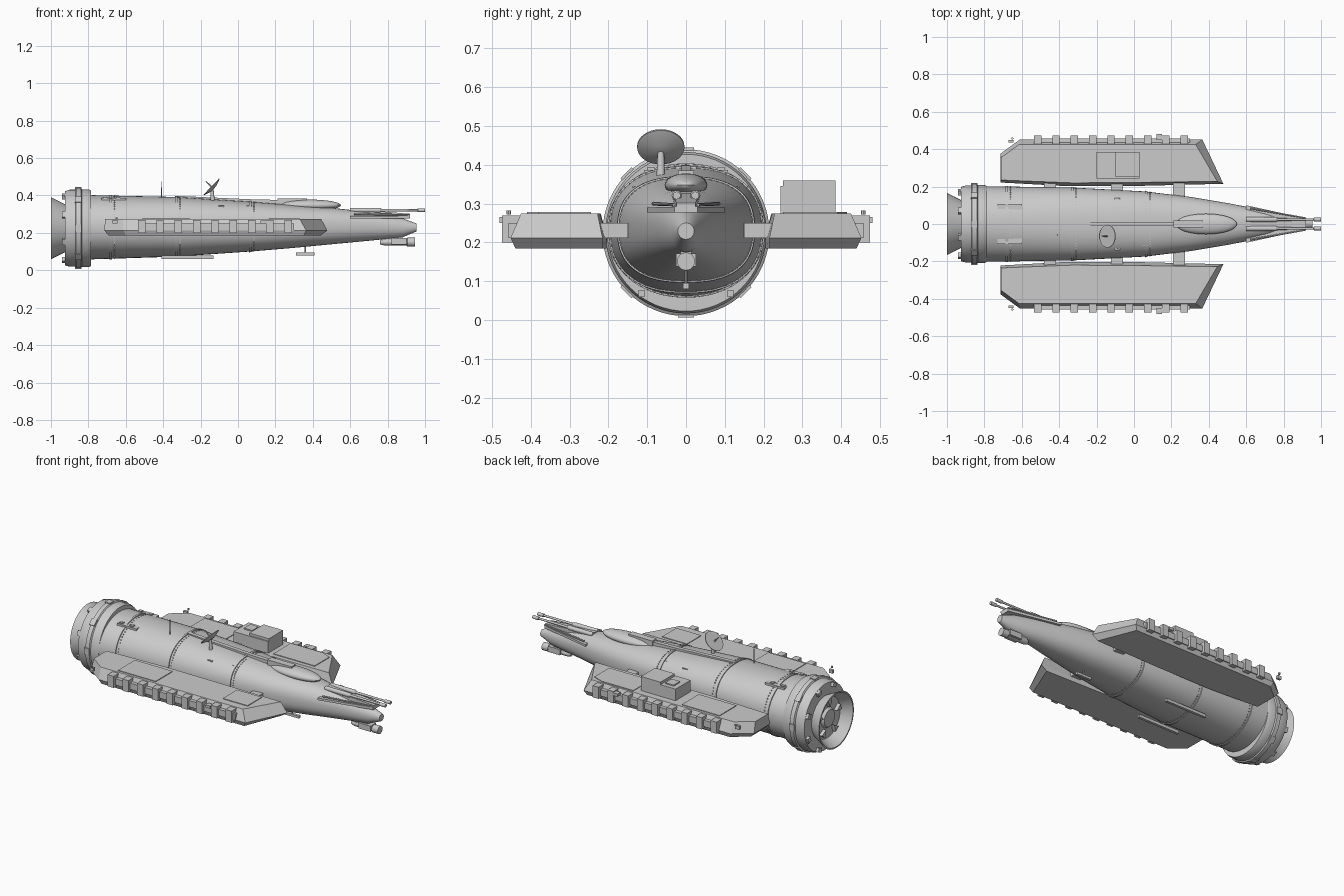
import bpy, bmesh
from math import sin, cos, pi, radians
from mathutils import Vector, Matrix

cube = bpy.data.objects.get("Cube")
if cube:
    bpy.data.objects.remove(cube, do_unlink=True)

# One plain grey paint
GREY = (0.6, 0.6, 0.6, 1)
paint = bpy.data.materials.new("hull_grey")
paint.use_nodes = True
paint.diffuse_color = GREY
paint.node_tree.nodes["Principled BSDF"].inputs["Base Color"].default_value = GREY


def finish(name, bm, smooth=False):
    bmesh.ops.recalc_face_normals(bm, faces=bm.faces)
    mesh = bpy.data.meshes.new(name)
    bm.to_mesh(mesh)
    bm.free()
    mesh.materials.append(paint)
    obj = bpy.data.objects.new(name, mesh)
    bpy.context.collection.objects.link(obj)
    if smooth:
        bpy.ops.object.select_all(action="DESELECT")
        bpy.context.view_layer.objects.active = obj
        obj.select_set(True)
        bpy.ops.object.shade_smooth_by_angle(angle=radians(30))
    return obj


def loft(name, rings, smooth=False):
    """Skin a list of equal rings and cap both ends."""
    bm = bmesh.new()
    loops = [[bm.verts.new(p) for p in ring] for ring in rings]
    n = len(loops[0])
    for a, b in zip(loops, loops[1:]):
        for i in range(n):
            j = (i + 1) % n
            bm.faces.new((a[i], a[j], b[j], b[i]))
    bm.faces.new(loops[0])
    bm.faces.new(loops[-1])
    return finish(name, bm, smooth)


def box(name, x0, x1, y0, y1, z0, z1):
    corners = [(x0, y0), (x1, y0), (x1, y1), (x0, y1)]
    return loft(name, [[(x, y, z) for x, y in corners] for z in (z0, z1)])


def circle(x, y, z, r, n):
    return [(x, y + r * cos(2 * pi * i / n), z + r * sin(2 * pi * i / n)) for i in range(n)]


def lathe(name, profile, y, z, n=48):
    """Turn (x, radius) points about a lengthwise axis."""
    return loft(name, [circle(x, y, z, r, n) for x, r in profile], True)


def rod(name, a, b, r0, r1, n=16):
    a, b = Vector(a), Vector(b)
    bm = bmesh.new()
    place = Matrix.Translation((a + b) / 2) @ (b - a).to_track_quat("Z", "Y").to_matrix().to_4x4()
    bmesh.ops.create_cone(bm, cap_ends=True, segments=n, radius1=r0, radius2=r1,
                          depth=(b - a).length, matrix=place)
    return finish(name, bm, True)


# Hull stations: x, top, bottom, half width
STATIONS = [(-.80, .402, .058, .202), (-.33, .392, .073, .195), (.06, .367, .1, .174),
            (.3, .348, .12, .145), (.5, .334, .139, .112), (.7, .312, .158, .073),
            (.88, .278, .176, .039), (.955, .25, .208, .021)]


def section(x, grow=0, n=64):
    for a, b in zip(STATIONS, STATIONS[1:]):
        if x <= b[0]:
            break
    t = (x - a[0]) / (b[0] - a[0])
    top, low, half = (a[k] + t * (b[k] - a[k]) for k in (1, 2, 3))
    power = 2 / (2 + .5 * sin(pi * (x + .8) / 1.755))
    ring = []
    for i in range(n):
        c, s = cos(2 * pi * i / n), sin(2 * pi * i / n)
        y = (half + grow) * abs(c) ** power * (1 if c > 0 else -1)
        z = ((top - low) / 2 + grow) * abs(s) ** power * (1 if s > 0 else -1)
        ring.append((x, y, (top + low) / 2 + z))
    return ring


loft("hull", [section(s[0]) for s in STATIONS], True)

# Raised seams with rivet rows
for x in (-.68, -.33, .065):
    loft("hull_seam", [section(x - .007), section(x - .006, .004),
                       section(x + .006, .004), section(x + .007)], True)
    bm = bmesh.new()
    for p in section(x + .02):
        bmesh.ops.create_cube(bm, size=.005, matrix=Matrix.Translation(p))
    finish("rivet_row", bm)

# Engine collar and open bell
AXIS = .225
lathe("engine_collar", [(-.785, .19), (-.785, .202), (-.80, .208), (-.835, .208), (-.84, .215),
                        (-.865, .215), (-.87, .206), (-.90, .206), (-.925, .198),
                        (-.925, .128), (-1, .166), (-1, .158), (-.94, .122), (-.94, .06),
                        (-.955, .05), (-.955, .02)], 0, AXIS, 64)
for i in range(8):
    a = 2 * pi * i / 8
    block = box("collar_block", -.872, -.838, -.02, .02, .196, .219)
    block.location.z = AXIS
    block.rotation_euler.x = a
    lug = box("collar_lug", -.942, -.92, -.015, .015, .172, .196)
    lug.location.z = AXIS
    lug.rotation_euler.x = a + pi / 8
for i in range(5):
    shape = [(-.018, .108), (.018, .108), (0, .068)]
    wedge = loft("engine_wedge", [[(x, y, z) for y, z in shape] for x in (-.96, -.93)])
    wedge.location.z = AXIS
    wedge.rotation_euler.x = 2 * pi * i / 5

# Side pods, mirrored across the hull
LOWER = [(-.69, .225), (-.69, .365), (-.60, .44), (.35, .44), (.44, .215), (0, .205), (-.37, .205)]
MIDDLE = [(-.715, .222), (-.715, .375), (-.61, .452), (.365, .452), (.478, .215), (0, .203), (-.37, .203)]
UPPER = [(-.71, .235), (-.71, .355), (-.615, .425), (.33, .425), (.445, .228), (0, .222), (-.33, .22)]
for s in (1, -1):
    def side_box(name, x0, x1, y0, y1, z0, z1):
        return box(name, x0, x1, s * y0, s * y1, z0, z1)

    levels = ((LOWER, .185), (MIDDLE, .212), (UPPER, .275))
    loft("side_pod", [[(x, s * y, z) for x, y in shape] for shape, z in levels])
    side_box("pod_side_rail", -.53, .3, .435, .458, .212, .25)
    for i in range(9):
        x = -.515 + i * .098
        side_box("pod_side_block", x - .02, x + .02, .425, .474, .2, .27)
    side_box("pod_side_hatch", .12, .15, .45, .48, .25, .266)
    for x in (-.45, -.09, .24):
        side_box("pod_strut", x - .032, x + .032, .15, .235, .212, .25)
    side_box("pod_deck_plate", -.51, -.26, .25, .41, .273, .279)
    side_box("pod_rear_sensor", -.67, -.645, .435, .45, .25, .27)
    rod("pod_sensor_tip", (-.65, s * .457, .272), (-.65, s * .457, .282), .006, .006, 8)
    # Belly skids
    side_box("belly_skid", -.41, -.13, .107, .123, .06, .078)

box("belly_front_skid", .31, .41, -.008, .008, .08, .095)
rod("belly_skid_post", (.36, 0, .09), (.36, 0, .14), .004, .004, 8)

# Pod deck equipment
box("pod_cabin", -.2, .03, .243, .385, .27, .345)
box("pod_cabin_roof", -.1, .03, .25, .385, .345, .36)
box("pod_cabin_hatch", -.17, -.115, .3, .36, .345, .352)
box("pod_front_plate", .165, .33, -.38, -.245, .273, .279)
wing = [(.06, .25), (.06, .415), (.27, .415), (.335, .39), (.335, .25)]
loft("pod_front_plate", [[(x, y, z) for x, y in wing] for z in (.273, .279)])

# Dorsal spine and blister
spine = [(-.012, 0), (.012, 0), (.012, .02), (-.012, .02)]
loft("dorsal_spine", [[(x, y, base + z) for y, z in spine]
                      for x, base in ((-.33, .378), (.06, .36), (.37, .352))])
blister = bmesh.new()
bmesh.ops.create_uvsphere(blister, u_segments=32, v_segments=16, radius=1,
                          matrix=Matrix.Translation((.385, 0, .348)) @ Matrix.Diagonal((.165, .055, .03, 1)))
finish("dorsal_blister", blister, True)
box("blister_block", .21, .37, -.02, .02, .35, .385)

# Nose deck with twin guns
loft("nose_deck", [[(x, -w, .277), (x, w, .277), (x, w, top), (x, -w, top)]
                   for x, w, top in ((.6, .1, .29), (.92, .03, .292))])
loft("nose_gun_mount", [[(x, -w, .28), (x, w, .28), (x, w, top), (x, -w, top)]
                        for x, w, top in ((.6, .035, .328), (.92, .025, .302))])
for y in (-.024, .024):
    lathe("twin_gun", [(.6, .013), (.76, .013), (.77, .007), (.96, .006), (.962, .01), (1, .01)], y, .321, 16)
    rod("deck_side_gun", (.62, y * 3.5, .3), (.92, y * 1.3, .297), .005, .004, 8)

# Chin gun
lathe("chin_gun", [(.76, .012), (.78, .018), (.9, .018), (.905, .023), (.945, .023), (.945, .015)], 0, .151, 24)
box("chin_gun_mount", .77, .87, -.014, .014, .155, .19)
box("chin_gun_guard", .82, .9, -.026, .026, .138, .172)

# Tilted dish with mast and feed
hub = Vector((-.14, -.065, .445))
aim = Vector((-.72, 0, .69))
rod("dish_mast", (-.135, -.065, .37), hub, .011, .008)
rod("dish_back", hub - aim * .014, hub, .02, .06, 32)
rod("dish_rim", hub, hub + aim * .004, .061, .061, 32)
rod("dish_feed", hub, hub + aim * .045, .004, .003, 8)
rod("whip_antenna", (-.41, -.06, .37), (-.41, -.06, .476), .003, .002, 8)

# Small hull fittings
for y in (-.09, .09):
    box("hull_hatch", -.73, -.6, y - .018, y + .018, .36, .387)
    for x in (-.71, -.64):
        box("hull_hatch_lug", x - .01, x + .01, y - .01, y + .01, .37, .393)
for x, y, z in ((-.09, .13, .338), (.06, .11, .338), (-.09, -.13, .338), (.06, -.11, .338)):
    box("hull_fitting", x - .015, x + .015, y - .008, y + .008, z - .02, z + .008)
